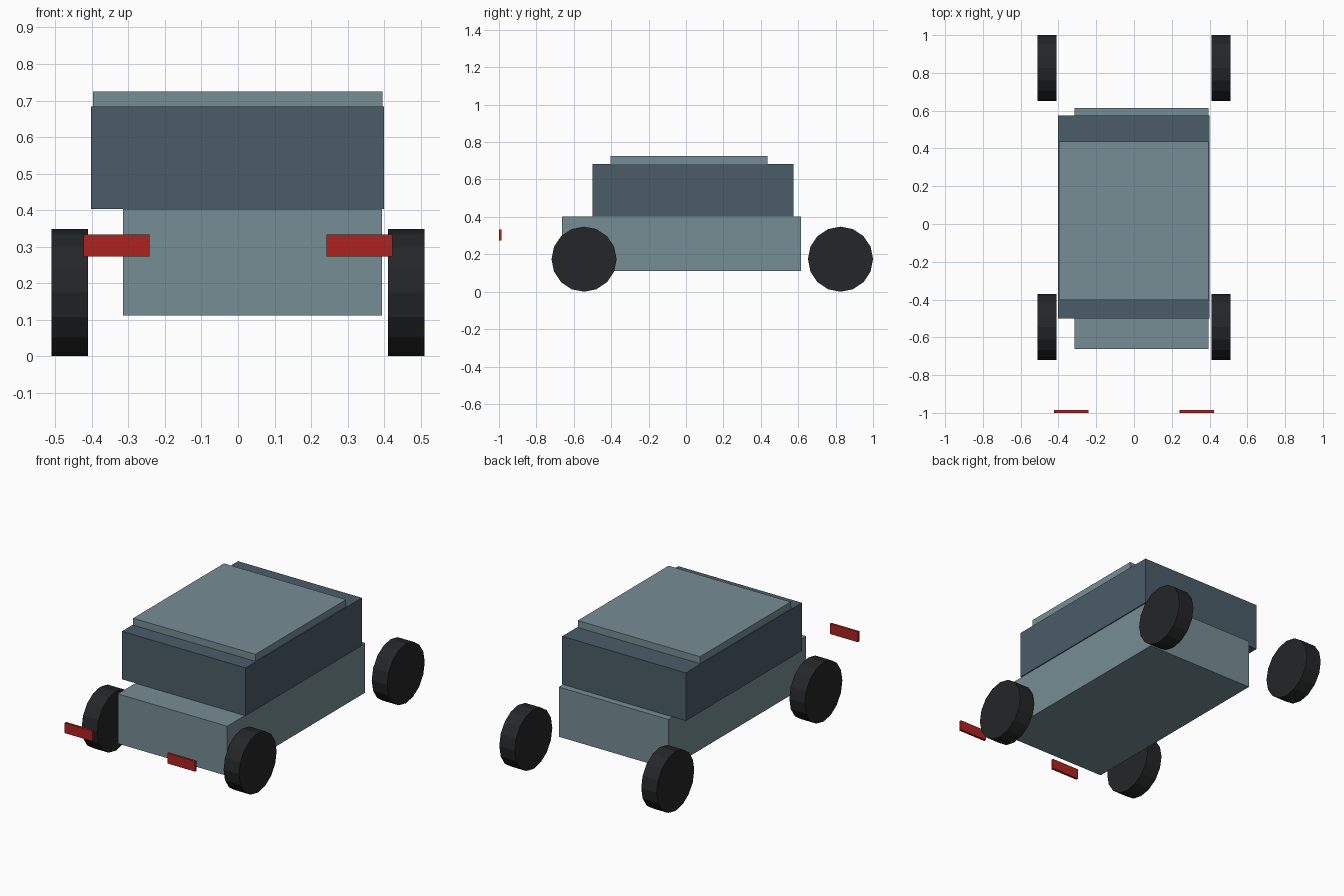
import bpy
from math import pi

if "Cube" in bpy.data.objects:
    bpy.data.objects.remove(bpy.data.objects["Cube"])


def material(name, color):
    m = bpy.data.materials.new(name)
    m.diffuse_color = (*color, 1)
    m.use_nodes = True
    m.node_tree.nodes["Principled BSDF"].inputs["Base Color"].default_value = m.diffuse_color
    return m


PAINT = material("paint", (0.18, 0.27, 0.30))
GLASS = material("glass", (0.07, 0.107, 0.138))
RUBBER = material("rubber", (0.018, 0.019, 0.02))
RED = material("red", (0.42, 0.017, 0.014))


def box(name, x, y, z, mat):
    """Box from (min, max) ranges on each axis."""
    bpy.ops.mesh.primitive_cube_add(
        size=1, location=[(a + b) / 2 for a, b in (x, y, z)])
    ob = bpy.context.object
    ob.name = name
    ob.scale = [b - a for a, b in (x, y, z)]
    bpy.ops.object.transform_apply(location=False, rotation=False, scale=True)
    ob.data.materials.append(mat)


def wheel(name, x, y):
    bpy.ops.mesh.primitive_cylinder_add(
        vertices=16, radius=0.174, depth=0.1,
        location=(x, y, 0.174), rotation=(0, pi / 2, 0))
    ob = bpy.context.object
    ob.name = name
    ob.data.materials.append(RUBBER)


# Body, cabin and roof
box("lower_body", (-0.315, 0.394), (-0.663, 0.614), (0.112, 0.403), PAINT)
box("cabin", (-0.402, 0.4), (-0.5, 0.575), (0.403, 0.684), GLASS)
box("roof", (-0.397, 0.395), (-0.403, 0.437), (0.684, 0.725), PAINT)

# Wheels and front lamps on both sides
for side, s in (("left", -1), ("right", 1)):
    wheel(f"front_wheel_{side}", s * 0.46, -0.545)
    wheel(f"back_wheel_{side}", s * 0.46, 0.826)
    box(f"front_lamp_{side}", sorted((s * 0.242, s * 0.423)),
        (-1.0, -0.986), (0.273, 0.333), RED)
